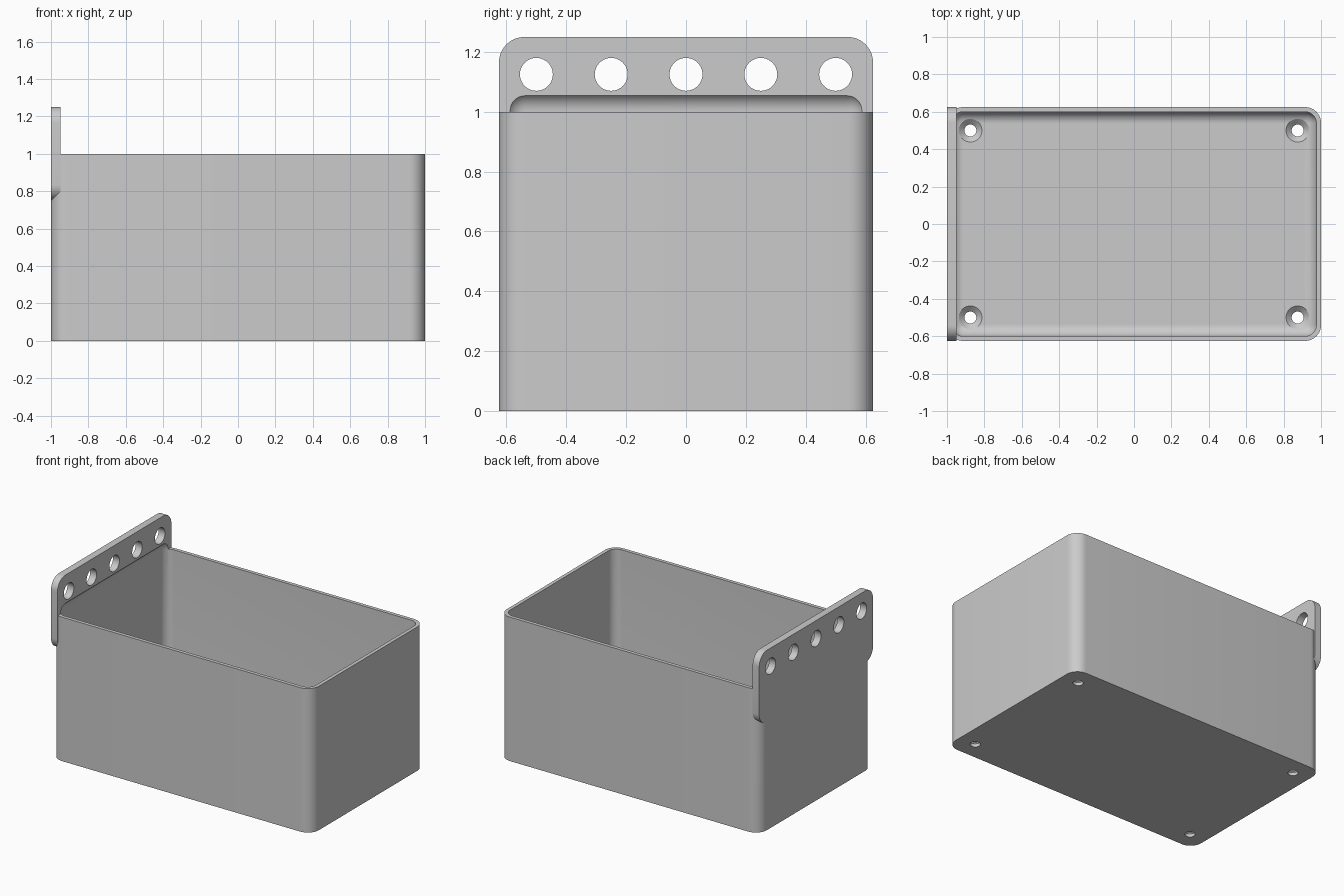
import bpy, bmesh, math
from mathutils import Matrix, Vector

if "Cube" in bpy.data.objects:
    bpy.data.objects.remove(bpy.data.objects["Cube"], do_unlink=True)

LENGTH, WIDTH, HEIGHT = 2.0, 1.25, 1.0
WALL, FLOOR, PLATE = 0.025, 0.05, 0.05
OUTER_R, INNER_R = 0.085, 0.062

grey = bpy.data.materials.new("plain grey")
grey.use_nodes = True
grey.diffuse_color = (0.6, 0.6, 0.6, 1)
grey.node_tree.nodes["Principled BSDF"].inputs["Base Color"].default_value = (0.6, 0.6, 0.6, 1)


def make_object(name, bm):
    bmesh.ops.recalc_face_normals(bm, faces=bm.faces[:])
    mesh = bpy.data.meshes.new(name)
    bm.to_mesh(mesh)
    bm.free()
    mesh.materials.append(grey)
    obj = bpy.data.objects.new(name, mesh)
    bpy.context.collection.objects.link(obj)
    return obj


def rounded_box(name, low, high, radius, axis=None):
    """Box with edges rounded along one axis, or everywhere."""
    low, high = Vector(low), Vector(high)
    bm = bmesh.new()
    bmesh.ops.create_cube(bm, size=1)
    bmesh.ops.scale(bm, vec=high - low, verts=bm.verts)
    bmesh.ops.translate(bm, vec=(low + high) / 2, verts=bm.verts)
    edges = [e for e in bm.edges if axis is None
             or abs((e.verts[0].co - e.verts[1].co).normalized()[axis]) > 0.9]
    bmesh.ops.bevel(bm, geom=edges, offset=radius, segments=10,
                    profile=0.5, affect='EDGES')
    return make_object(name, bm)


def turned(bm, profile, matrix, sides=40):
    """Closed solid turned from (radius, height) points."""
    rings = []
    for r, h in profile:
        rings.append([bm.verts.new(matrix @ Vector((
            r * math.cos(math.tau * i / sides), r * math.sin(math.tau * i / sides), h)))
            for i in range(sides)])
    for a, b in zip(rings, rings[1:]):
        for i in range(sides):
            j = (i + 1) % sides
            bm.faces.new((a[i], a[j], b[j], b[i]))
    bm.faces.new(rings[0][::-1])
    bm.faces.new(rings[-1])


def combine(target, tool, operation):
    mod = target.modifiers.new(operation, 'BOOLEAN')
    mod.operation, mod.solver, mod.object = operation, 'EXACT', tool
    bpy.context.view_layer.objects.active = target
    bpy.ops.object.modifier_apply(modifier=mod.name)
    bpy.data.objects.remove(tool, do_unlink=True)


# Outer body and the hanging plate, fused together
hx, hy = LENGTH / 2, WIDTH / 2
bin_body = rounded_box("storage_bin", (-hx, -hy, 0), (hx, hy, HEIGHT), OUTER_R, axis=2)
plate = rounded_box("hanging_plate", (-hx, -hy, 0.75), (-hx + PLATE, hy, 1.25), OUTER_R, axis=0)
combine(bin_body, plate, 'UNION')

# Hollow with rounded floor; its top curves into the plate
cavity = rounded_box("cavity_cutter", (-hx + WALL, -hy + WALL, FLOOR),
                     (hx - WALL, hy - WALL, 1.066), INNER_R)
combine(bin_body, cavity, 'DIFFERENCE')

# Row of hanging holes through the plate
bm = bmesh.new()
for i in range(-2, 3):
    place = Matrix.Translation((-hx + PLATE / 2, i * 0.25, 1.125)) @ Matrix.Rotation(math.pi / 2, 4, 'Y')
    turned(bm, [(0.055, -0.1), (0.055, 0.1)], place)
combine(bin_body, make_object("plate_hole_cutter", bm), 'DIFFERENCE')

# Countersunk screw holes in the floor corners
bm = bmesh.new()
for sx in (-1, 1):
    for sy in (-1, 1):
        turned(bm, [(0.032, -0.1), (0.032, 0.022), (0.062, FLOOR), (0.062, 0.13)],
               Matrix.Translation((sx * 0.875, sy * 0.5, 0)))
combine(bin_body, make_object("screw_hole_cutter", bm), 'DIFFERENCE')

# Smooth curves, crisp edges
bpy.ops.object.select_all(action='DESELECT')
bin_body.select_set(True)
bpy.context.view_layer.objects.active = bin_body
bpy.ops.object.shade_smooth_by_angle(angle=math.radians(30))
